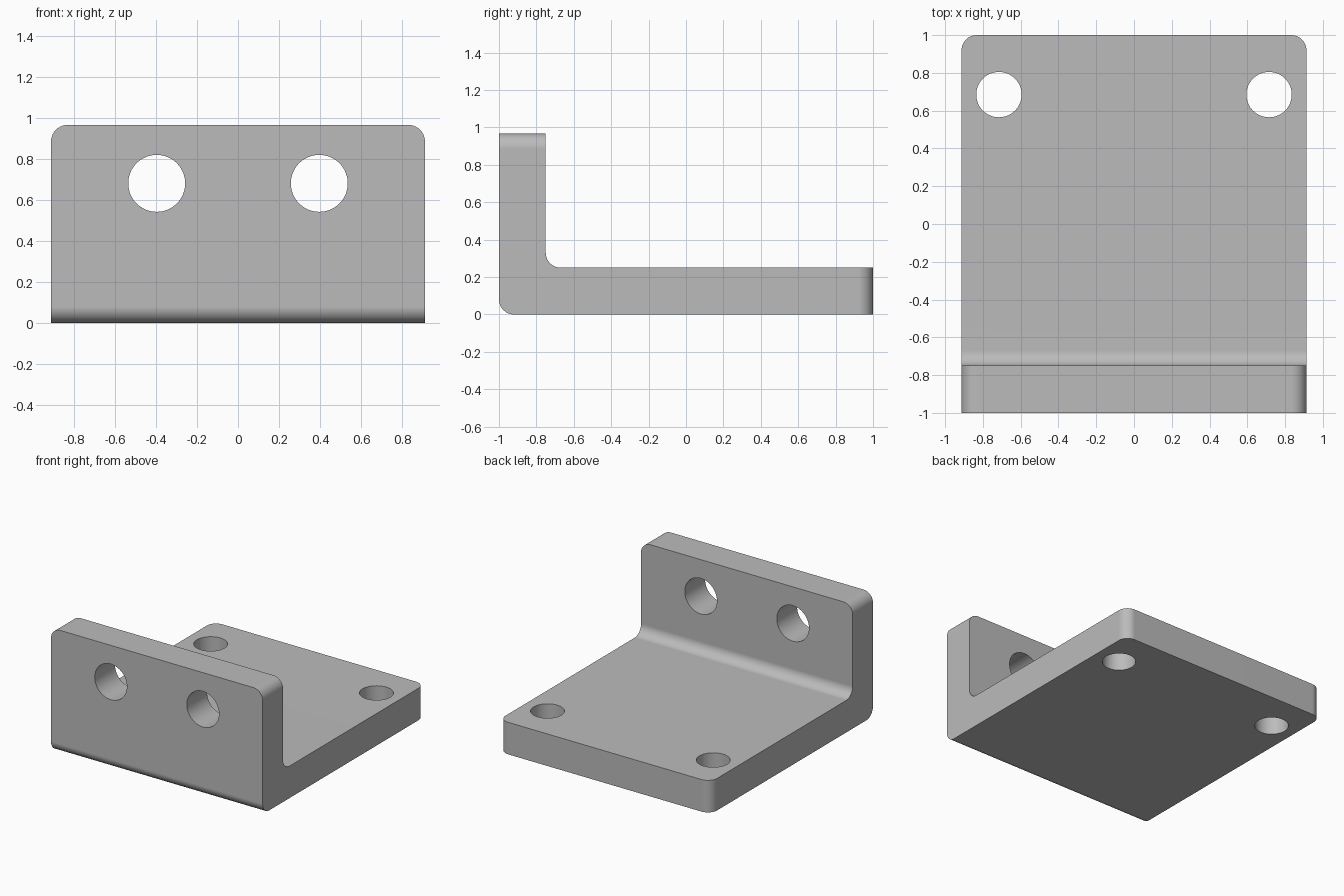
import bpy, bmesh, math
from mathutils import Matrix, Vector

if "Cube" in bpy.data.objects:
    bpy.data.objects.remove(bpy.data.objects["Cube"], do_unlink=True)

HALF_W, HEIGHT, THICK, RADIUS = 0.913, 0.967, 0.25, 0.08

grey = bpy.data.materials.new("plain grey")
grey.use_nodes = True
colour = (0.5, 0.5, 0.5, 1)
grey.diffuse_color = colour
grey.node_tree.nodes["Principled BSDF"].inputs["Base Color"].default_value = colour


def add_object(name, bm):
    mesh = bpy.data.meshes.new(name)
    bm.to_mesh(mesh)
    bm.free()
    mesh.materials.append(grey)
    obj = bpy.data.objects.new(name, mesh)
    bpy.context.collection.objects.link(obj)
    return obj


# L-shaped side profile, extruded across the width
bm = bmesh.new()
inner_y = THICK - 1
profile = [(-1, 0), (1, 0), (1, THICK), (inner_y, THICK), (inner_y, HEIGHT), (-1, HEIGHT)]
face = bm.faces.new([bm.verts.new((-HALF_W, y, z)) for y, z in profile])
extruded = bmesh.ops.extrude_face_region(bm, geom=[face])["geom"]
moved = [v for v in extruded if isinstance(v, bmesh.types.BMVert)]
bmesh.ops.translate(bm, verts=moved, vec=(2 * HALF_W, 0, 0))
bmesh.ops.recalc_face_normals(bm, faces=bm.faces)


# Round the bend inside and out, and the free corners of both plates
def is_rounded(edge):
    a, b = (v.co for v in edge.verts)
    mid, d = (a + b) / 2, b - a
    if abs(d.x) > 1:
        bend_outside = mid.y < -0.9 and mid.z < 0.1
        bend_inside = abs(mid.y - inner_y) < 0.01 and mid.z < THICK + 0.01
        return bend_outside or bend_inside
    base_corner = abs(d.z) > 0.1 and mid.y > 0.9
    wall_corner = abs(d.y) > 0.1 and mid.z > HEIGHT - 0.01
    return base_corner or wall_corner


bmesh.ops.bevel(bm, geom=[e for e in bm.edges if is_rounded(e)], offset=RADIUS,
                offset_type='OFFSET', segments=10, profile=0.5, affect='EDGES')
bracket = add_object("angle_bracket", bm)


# Bolt holes through the wall and the base
def cut_hole(centre, radius, turn):
    bm = bmesh.new()
    matrix = Matrix.Translation(Vector(centre)) @ Matrix.Rotation(turn, 4, 'X')
    bmesh.ops.create_cone(bm, cap_ends=True, segments=64, radius1=radius,
                          radius2=radius, depth=2 * THICK, matrix=matrix)
    cutter = add_object("hole_cutter", bm)
    cutter.hide_render = True
    boolean = bracket.modifiers.new("hole", 'BOOLEAN')
    boolean.operation, boolean.solver, boolean.object = 'DIFFERENCE', 'EXACT', cutter
    bpy.ops.object.modifier_apply(modifier=boolean.name)
    bpy.data.objects.remove(cutter, do_unlink=True)


bpy.ops.object.select_all(action='DESELECT')
bracket.select_set(True)
bpy.context.view_layer.objects.active = bracket
for side in (-1, 1):
    cut_hole((side * 0.397, -1 + THICK / 2, 0.682), 0.139, math.pi / 2)
    cut_hole((side * 0.715, 0.685, THICK / 2), 0.12, 0)

# Smooth curves with crisp edges and flat plates
bpy.ops.object.shade_smooth_by_angle(angle=math.radians(30))
weighted = bracket.modifiers.new("flat_plate_normals", 'WEIGHTED_NORMAL')
weighted.keep_sharp = True
